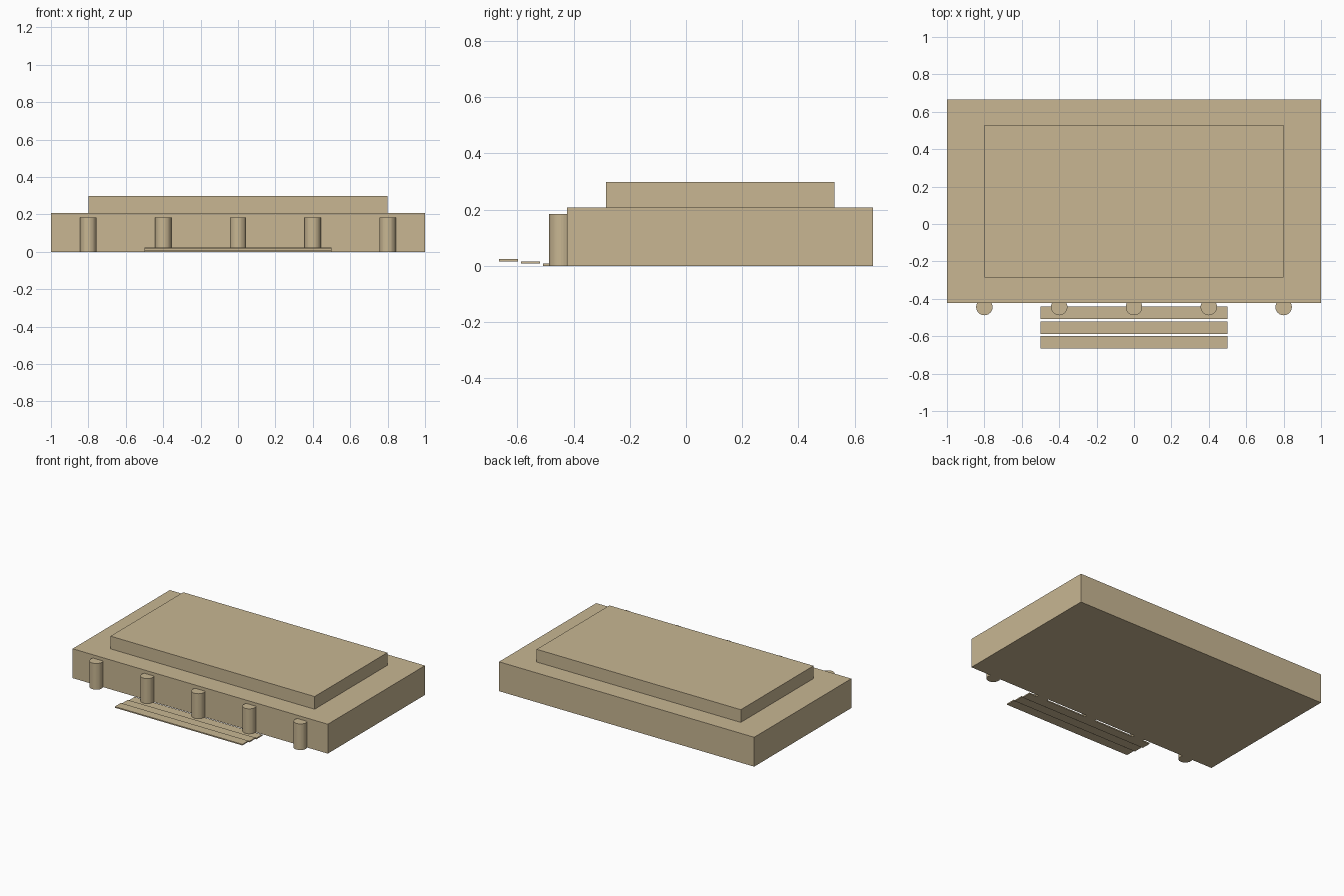
import bpy

if "Cube" in bpy.data.objects:
    bpy.data.objects.remove(bpy.data.objects["Cube"])

stone = bpy.data.materials.new("sandstone")
stone.diffuse_color = (0.58, 0.47, 0.29, 1)
stone.use_nodes = True
stone.node_tree.nodes["Principled BSDF"].inputs["Base Color"].default_value = stone.diffuse_color


def box(name, x, y, z):
    """Box from (min, max) ranges on each axis."""
    bpy.ops.mesh.primitive_cube_add(size=1, location=[sum(r) / 2 for r in (x, y, z)])
    ob = bpy.context.object
    ob.name = name
    ob.scale = [r[1] - r[0] for r in (x, y, z)]
    bpy.ops.object.transform_apply(location=False, rotation=False, scale=True)
    ob.data.materials.append(stone)


# Main hall and raised roof tier
box("main_body", (-1, 1), (-0.423, 0.665), (0, 0.208))
box("roof_tier", (-0.8, 0.8), (-0.285, 0.529), (0.208, 0.298))

# Row of columns half sunk into the front wall
for i in range(5):
    bpy.ops.mesh.primitive_cylinder_add(
        vertices=32, radius=0.044, depth=0.185,
        location=(-0.8 + 0.4 * i, -0.444, 0.0925))
    column = bpy.context.object
    column.name = f"column_{i + 1}"
    column.data.materials.append(stone)

# Thin entrance slabs, rising towards the front
for i in range(3):
    y = -0.442 - 0.078 * i
    z = 0.0082 * i
    box(f"step_{i + 1}", (-0.5, 0.5), (y - 0.067, y), (z, z + 0.0082))
